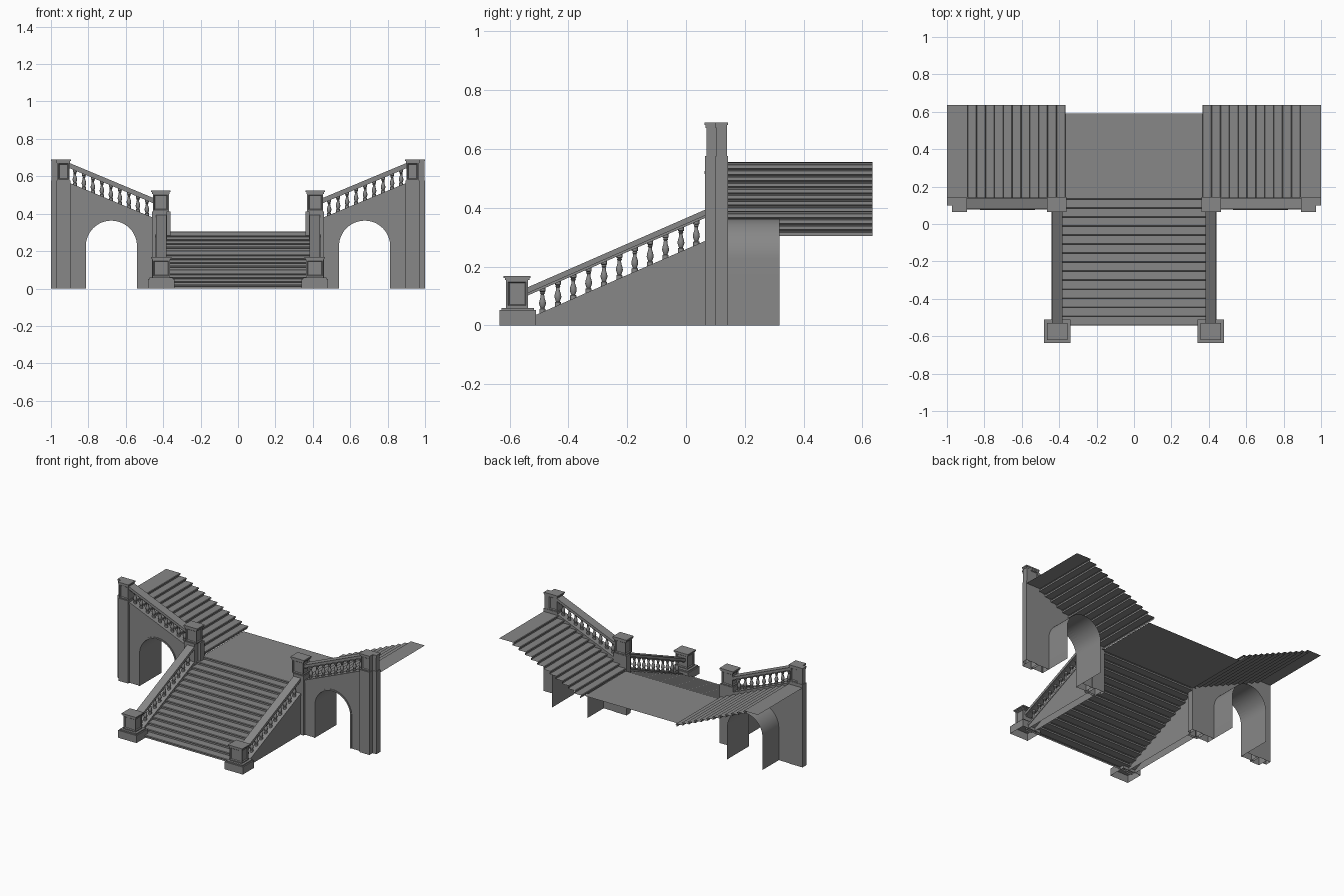
import bpy, bmesh, math
from mathutils import Vector

if "Cube" in bpy.data.objects:
    bpy.data.objects.remove(bpy.data.objects["Cube"])

# dark grey stone
stone = bpy.data.materials.new("dark_stone")
stone.diffuse_color = (0.245, 0.245, 0.245, 1)
stone.use_nodes = True
stone.node_tree.nodes["Principled BSDF"].inputs["Base Color"].default_value = stone.diffuse_color


def finish(name, bm, mirror=True, smooth=False):
    me = bpy.data.meshes.new(name)
    bm.to_mesh(me)
    bm.free()
    me.materials.append(stone)
    ob = bpy.data.objects.new(name, me)
    bpy.context.collection.objects.link(ob)
    if smooth:
        bpy.context.view_layer.objects.active = ob
        ob.select_set(True)
        bpy.ops.object.shade_smooth_by_angle(angle=math.radians(40))
        ob.select_set(False)
    if mirror:
        ob.modifiers.new("mirror", 'MIRROR').use_mirror_merge = False
    return ob


def open_bottom(bm):
    low = [f for f in bm.faces if all(v.co.z < 1e-4 for v in f.verts)]
    bmesh.ops.delete(bm, geom=low, context='FACES')


def place(axis, a, z, t):
    return Vector((t, a, z)) if axis == 'x' else Vector((a, t, z))


def prism(name, pts, axis, lo, hi, mirror=True):
    """Closed profile (horizontal, z) extruded along an axis."""
    bm = bmesh.new()
    face = bm.faces.new([bm.verts.new(place(axis, a, z, lo)) for a, z in pts])
    ext = bmesh.ops.extrude_face_region(bm, geom=[face], use_keep_orig=True)
    move = place(axis, 0, 0, hi - lo)
    bmesh.ops.translate(bm, vec=move, verts=[v for v in ext['geom'] if isinstance(v, bmesh.types.BMVert)])
    bmesh.ops.recalc_face_normals(bm, faces=bm.faces[:])
    open_bottom(bm)
    return finish(name, bm, mirror)


def sheet(name, pts, axis, lo, hi, mirror=True, smooth=False):
    """Open profile swept into a thin sheet."""
    bm = bmesh.new()
    rows = [[bm.verts.new(place(axis, a, z, t)) for a, z in pts] for t in (lo, hi)]
    for i in range(len(pts) - 1):
        bm.faces.new((rows[0][i], rows[0][i + 1], rows[1][i + 1], rows[1][i]))
    bm.normal_update()
    if sum(f.normal.z * f.calc_area() for f in bm.faces) < 0:
        bmesh.ops.reverse_faces(bm, faces=bm.faces[:])
    return finish(name, bm, mirror, smooth)


def add_box(bm, x0, x1, y0, y1, z0, z1, panels=""):
    """Box, with a recessed panel on the sides facing the axes named in panels."""
    vs = bmesh.ops.create_cube(bm, size=1)['verts']
    for v in vs:
        v.co = Vector(((x0 + x1) / 2 + v.co.x * (x1 - x0), (y0 + y1) / 2 + v.co.y * (y1 - y0),
                       (z0 + z1) / 2 + v.co.z * (z1 - z0)))
    bm.normal_update()
    sides = [f for f in {f for v in vs for f in v.link_faces}
             if any(abs(f.normal['xyz'.index(p)]) > 0.9 for p in panels)]
    if sides:
        bmesh.ops.inset_individual(bm, faces=sides, thickness=0.010)
        bmesh.ops.inset_individual(bm, faces=sides, thickness=0.006, depth=-0.006)


def boxes(name, items):
    bm = bmesh.new()
    for it in items:
        add_box(bm, *it)
    open_bottom(bm)
    return finish(name, bm)


def steps(a0, pitch, rise, n, z0, end):
    """Stair profile with a small chamfered nosing on every tread."""
    pts = [(a0, z0)]
    for i in range(n):
        a, z = a0 + i * pitch, z0 + (i + 1) * rise
        pts += [(a, z - 0.009), (a - 0.008, z - 0.007), (a - 0.008, z - 0.003), (a - 0.004, z)]
        pts.append((a + pitch if i < n - 1 else end, z))
    return pts


def balustrade(name, axis, a0, a1, z0, z1, lo, hi, n, first, last):
    """Sloped lower rail, handrail and turned balusters; z is the wall top."""
    def band(d0, d1):
        return [(a0, z0 + d0), (a1, z1 + d0), (a1, z1 + d1), (a0, z0 + d1)]
    mid = (lo + hi) / 2
    prism(name + "_lower_rail", band(-0.014, 0.002), axis, lo - 0.003, hi + 0.003)
    prism(name + "_handrail", band(0.088, 0.108), axis, lo - 0.002, hi + 0.002)
    prism(name + "_handrail_underside", band(0.08, 0.088), axis, lo + 0.006, hi - 0.006)
    prof = [(0.011, -0.006), (0.011, 0.012), (0.007, 0.015), (0.009, 0.02), (0.0125, 0.03),
            (0.011, 0.04), (0.007, 0.052), (0.006, 0.062), (0.009, 0.066), (0.007, 0.07),
            (0.011, 0.073), (0.011, 0.088)]
    bm = bmesh.new()
    k = 10
    for i in range(n):
        a = first + (last - first) * i / (n - 1)
        z = z0 + (z1 - z0) * (a - a0) / (a1 - a0)
        c = place(axis, a, z, mid)
        rings = [[bm.verts.new(c + Vector((r * math.cos(2 * math.pi * j / k), r * math.sin(2 * math.pi * j / k), h)))
                  for j in range(k)] for r, h in prof]
        for p, q in zip(rings, rings[1:]):
            for j in range(k):
                bm.faces.new((p[j], p[(j + 1) % k], q[(j + 1) % k], q[j]))
    finish(name + "_balusters", bm, smooth=True)


# lower flight, landing and the two side flights
sheet("lower_steps", steps(-0.535, 0.0482, 0.305 / 15, 15, 0, 0.15), 'x', -0.385, 0.385, False)
sheet("landing", [(0.14, 0.305), (0.59, 0.305)], 'x', -0.37, 0.37, False)
sheet("upper_steps", steps(0.373, 0.0475, 0.25 / 12, 12, 0.305, 1.0), 'y', 0.14, 0.635)

# lower flight side wall and balustrade
prism("stair_side_wall", [(-0.545, 0), (0.08, 0), (0.08, 0.29), (-0.545, 0.018)], 'x', 0.385, 0.437)
balustrade("lower", 'x', -0.54, 0.075, 0.021, 0.29, 0.385, 0.437, 11, -0.488, 0.035)

# arched front wall
cx, spring, r = 0.677, 0.226, 0.137


def arch(rad, n=24):
    return [(cx + rad, 0)] + [(cx + rad * math.cos(math.pi * i / n), spring + rad * math.sin(math.pi * i / n))
                              for i in range(n + 1)] + [(cx - rad, 0)]


prism("arch_wall", [(0.44, 0), (0.44, 0.371), (0.91, 0.567), (0.91, 0)] + arch(r), 'y', 0.08, 0.138)
prism("arch_trim", arch(r + 0.010) + arch(r)[::-1], 'y', 0.076, 0.081)
sheet("arch_tunnel", arch(r), 'y', 0.08, 0.318, smooth=True)
balustrade("upper", 'y', 0.45, 0.91, 0.375, 0.567, 0.081, 0.138, 9, 0.487, 0.872)

# newel post at the foot of the stairs
boxes("foot_post", [
    (0.340, 0.482, -0.635, -0.510, 0, 0.052), (0.348, 0.474, -0.628, -0.517, 0.052, 0.060),
    (0.364, 0.458, -0.612, -0.537, 0.060, 0.155, "xy"),
    (0.361, 0.461, -0.615, -0.533, 0.154, 0.161), (0.356, 0.466, -0.620, -0.528, 0.161, 0.169)])

# pier at the landing, with its recessed inner edge
boxes("landing_pier", [
    (0.380, 0.461, 0.065, 0.142, 0, 0.413), (0.360, 0.380, 0.100, 0.142, 0, 0.413),
    (0.370, 0.455, 0.070, 0.139, 0.413, 0.508, "xy"),
    (0.366, 0.460, 0.067, 0.142, 0.506, 0.515), (0.360, 0.465, 0.063, 0.145, 0.515, 0.525)])

# outer pier, stepped back at its outer edge
boxes("outer_pier", [
    (0.895, 0.970, 0.065, 0.142, 0, 0.577), (0.970, 1.000, 0.100, 0.142, 0, 0.577),
    (0.900, 0.967, 0.070, 0.139, 0.577, 0.675, "y"), (0.967, 0.996, 0.103, 0.139, 0.577, 0.675),
    (0.897, 0.970, 0.067, 0.140, 0.672, 0.681), (0.970, 0.998, 0.101, 0.140, 0.672, 0.681),
    (0.892, 0.973, 0.063, 0.142, 0.681, 0.690), (0.973, 1.000, 0.098, 0.142, 0.681, 0.690)])
